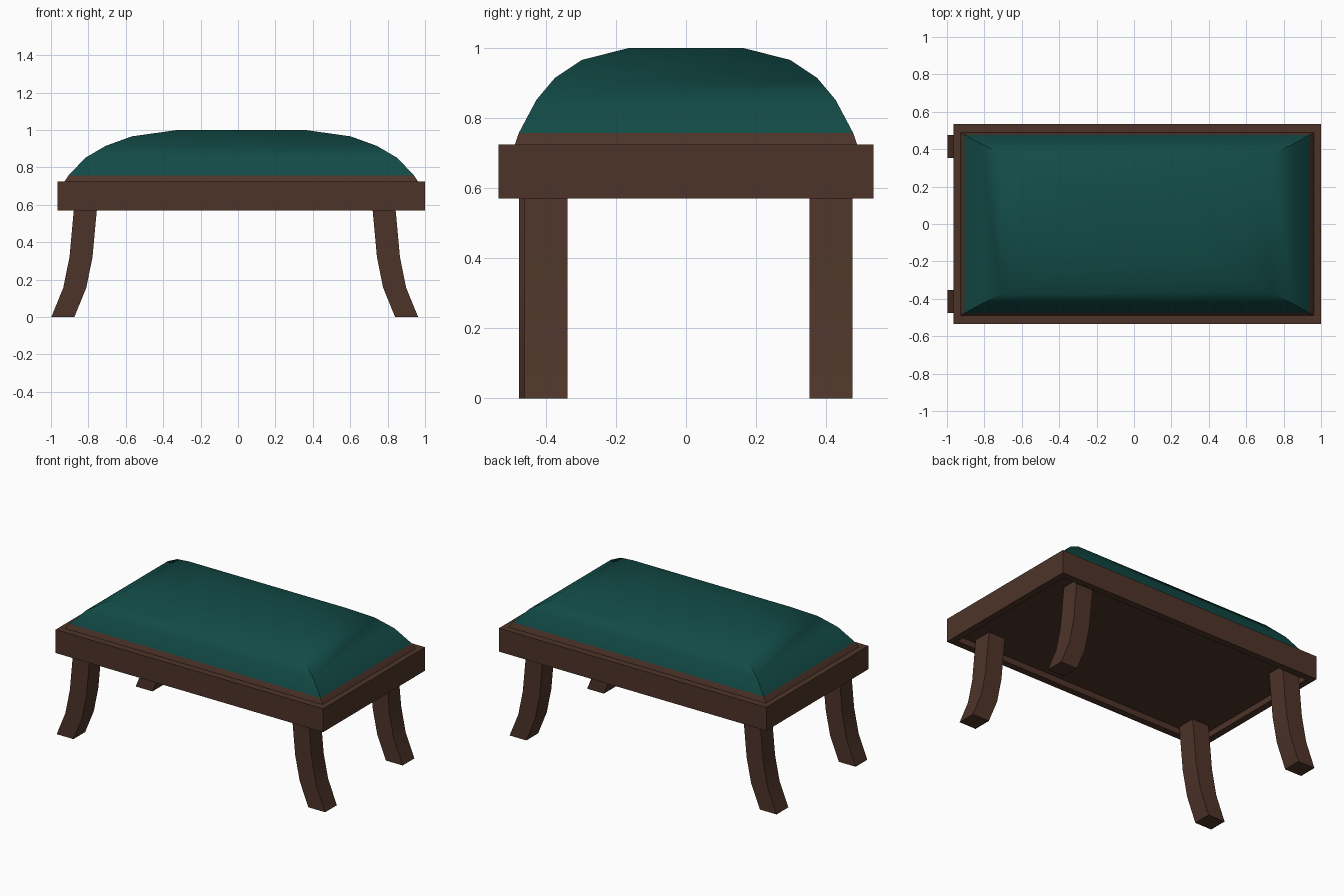
import bpy, bmesh, math

if "Cube" in bpy.data.objects:
    bpy.data.objects.remove(bpy.data.objects["Cube"])


def material(name, color):
    m = bpy.data.materials.new(name)
    m.diffuse_color = color
    m.use_nodes = True
    m.node_tree.nodes["Principled BSDF"].inputs["Base Color"].default_value = m.diffuse_color
    return m


WOOD = material("dark_wood", (0.075, 0.034, 0.022, 1))
FABRIC = material("teal_fabric", (0.006, 0.07, 0.062, 1))
CX = 0.0175  # frame and cushion sit slightly right of centre


def finish(name, bm, mats, angle=45):
    bmesh.ops.recalc_face_normals(bm, faces=bm.faces)
    me = bpy.data.meshes.new(name)
    bm.to_mesh(me)
    bm.free()
    for m in mats:
        me.materials.append(m)
    ob = bpy.data.objects.new(name, me)
    bpy.context.collection.objects.link(ob)
    bpy.ops.object.select_all(action='DESELECT')
    ob.select_set(True)
    bpy.context.view_layer.objects.active = ob
    bpy.ops.object.shade_smooth_by_angle(angle=math.radians(angle))
    return ob


def rect_loft(levels):
    """Skin a stack of rectangles (half x, half y, z), capped at both ends."""
    bm = bmesh.new()
    rings = [[bm.verts.new((CX + sx * hx, sy * hy, z))
              for sx, sy in ((-1, -1), (1, -1), (1, 1), (-1, 1))]
             for hx, hy, z in levels]
    bands = []
    for a, b in zip(rings, rings[1:]):
        bands.append([bm.faces.new((a[i], a[(i + 1) % 4], b[(i + 1) % 4], b[i]))
                      for i in range(4)])
    bm.faces.new(rings[0])
    bm.faces.new(rings[-1])
    return bm, bands


# Frame: a box with a shallow recess underneath
bm, _ = rect_loft([(0.938, 0.49, 0.61), (0.938, 0.49, 0.57),
                   (0.9825, 0.535, 0.57), (0.9825, 0.535, 0.725)])
finish("seat_frame", bm, [WOOD], 30)

# Cushion: domed pad with a wooden skirt as its lowest band
bm, bands = rect_loft([(0.948, 0.49, 0.72), (0.923, 0.477, 0.758),
                       (0.833, 0.427, 0.852), (0.725, 0.374, 0.915),
                       (0.585, 0.297, 0.966), (0.342, 0.163, 1.0)])
for f in bands[0]:
    f.material_index = 1
finish("cushion", bm, [FABRIC, WOOD])

# Legs: outward-curving profile, extruded along y
PATH = [(0.715, 0.61), (0.72, 0.57), (0.743, 0.32), (0.776, 0.157), (0.84, 0.0)]
W = 0.123


def leg(name, side, y0):
    outline = PATH + [(x + W, z) for x, z in reversed(PATH)]
    bm = bmesh.new()
    shift = -0.035 if side < 0 else 0
    n = len(PATH)
    front, back = [[bm.verts.new((side * x + shift, y, z)) for x, z in outline]
                   for y in (y0, y0 + W)]
    for i in range(2 * n):
        j = (i + 1) % (2 * n)
        bm.faces.new((front[i], front[j], back[j], back[i]))
    for ring in (front, back):
        for i in range(n - 1):
            bm.faces.new((ring[i], ring[i + 1], ring[2 * n - 2 - i], ring[2 * n - 1 - i]))
    finish(name, bm, [WOOD], 30)


leg("front_right_leg", 1, -0.461)
leg("front_left_leg", -1, -0.477)
leg("back_right_leg", 1, 0.352)
leg("back_left_leg", -1, 0.352)
